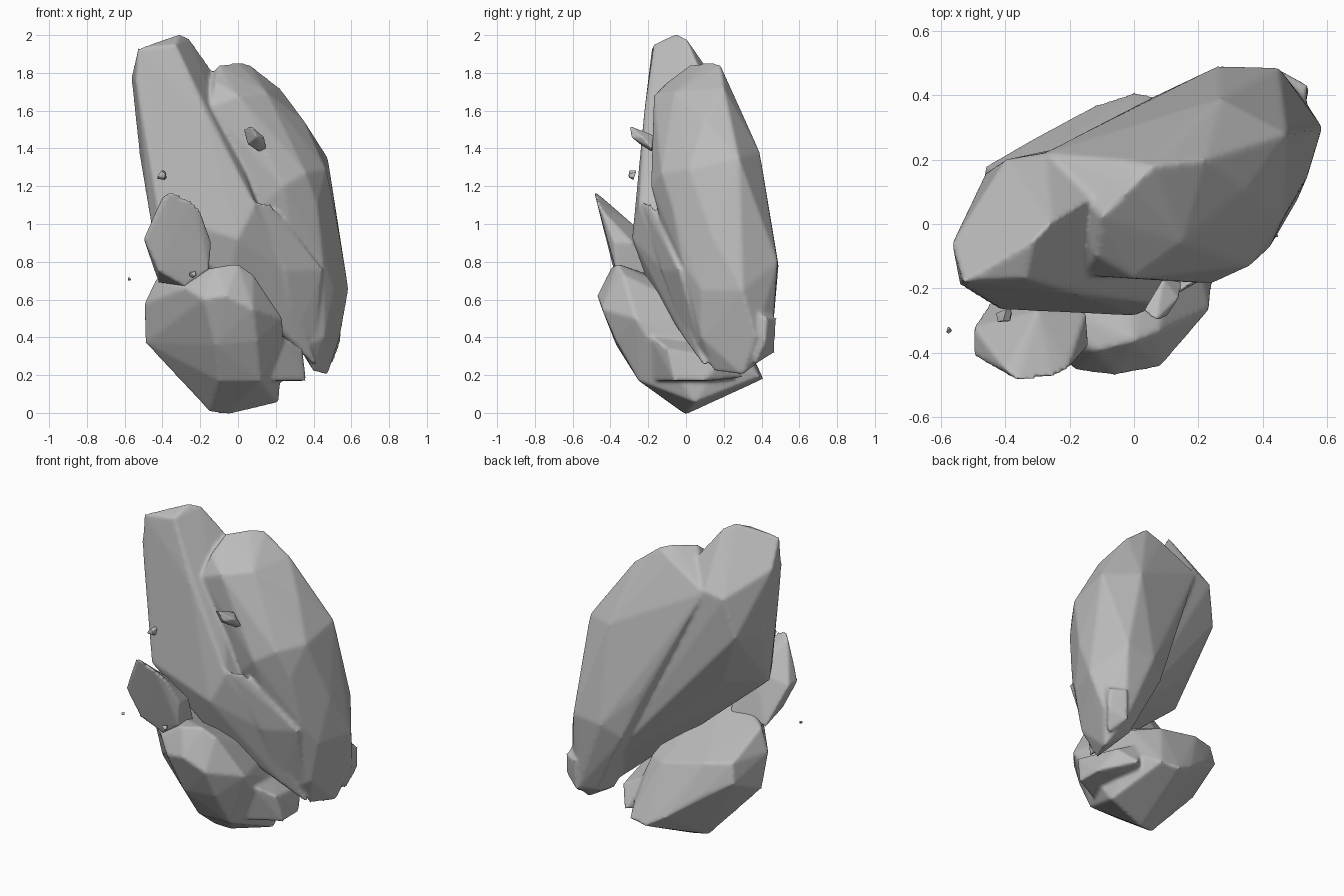
import bpy, bmesh, random
from mathutils import Vector

random.seed(4)
stone = bpy.data.materials.new("grey stone")
stone.diffuse_color = (0.5, 0.5, 0.5, 1)


def hull(points):
    """Closed faceted chunk wrapped around corner points."""
    bm = bmesh.new()
    for p in points:
        bm.verts.new(p)
    bmesh.ops.convex_hull(bm, input=bm.verts[:])
    loose = [v for v in bm.verts if not v.link_faces]
    bmesh.ops.delete(bm, geom=loose, context='VERTS')
    bmesh.ops.recalc_face_normals(bm, faces=bm.faces[:])
    return bm


def rock(name, chunks, voxel=0.01, soften=7):
    """Fuse chunks into one rock with worn, softened edges."""
    total = bmesh.new()
    for pts in chunks:
        bm = hull(pts)
        tmp = bpy.data.meshes.new("tmp")
        bm.to_mesh(tmp)
        bm.free()
        total.from_mesh(tmp)
        bpy.data.meshes.remove(tmp)
    mesh = bpy.data.meshes.new(name)
    total.to_mesh(mesh)
    total.free()
    mesh.materials.append(stone)
    ob = bpy.data.objects.new(name, mesh)
    bpy.context.collection.objects.link(ob)
    if voxel:
        m = ob.modifiers.new("fuse", 'REMESH')
        m.mode = 'VOXEL'
        m.voxel_size = voxel
        m.use_smooth_shade = True
        s = ob.modifiers.new("wear", 'SMOOTH')
        s.factor = 0.5
        s.iterations = soften
    return ob


# Tall boulder: leaning left slab
slab = [(-.53, -.18, 1.93), (-.33, -.17, 1.95), (-.31, -.05, 2.007), (-.26, 0, 1.985),
        (-.13, .08, 1.80), (-.565, -.06, 1.78), (-.54, -.19, 1.75), (-.18, -.22, 1.6),
        (.09, -.25, 1.1), (-.42, -.265, 1.05), (-.46, -.18, 1.0), (0, -.285, .92),
        (-.05, -.2, .68), (.25, -.12, .75), (.3, 0, .38), (.42, .1, .24),
        (-.52, -.04, 1.36), (-.46, .16, 1.40), (-.40, .2, 1.64), (-.28, .22, 1.67),
        (-.32, .08, 1.05), (-.1, .24, 1.0), (.3, .35, .5)]
# Tall boulder: broad right mass with a wide face sloping down to the right
mass = [(-.10, .02, 1.84), (0, .12, 1.855), (.06, .18, 1.845), (-.04, .2, 1.79),
        (-.15, -.16, 1.62), (-.12, -.1, 1.75), (0, -.17, 1.68), (.15, -.06, 1.70),
        (.22, .2, 1.72), (.27, .39, 1.38), (.35, .1, 1.545), (.475, .28, 1.35),
        (.465, .02, 1.29), (.36, -.13, 1.27), (.42, -.075, 1.1),
        (.24, -.185, 1.2), (.54, .15, .92), (.585, .3, .65), (.54, .37, .4),
        (.475, .3, .2), (.4, .15, .22), (.45, -.02, .8), (.51, .08, .65),
        (.46, .08, .40), (.26, .49, .78), (.45, .485, .8), (.44, .45, .32),
        (.35, .38, .3), (.13, -.15, 1.1), (.36, .05, .35), (-.28, .22, 1.66),
        (.05, .39, 1.0), (.15, .42, .7)]
# Tall boulder: slanting rib on the front and broken lump at the lower back
rib = [(.085, -.245, 1.13), (.17, -.19, 1.11), (.45, -.04, .76), (.25, -.13, .75),
       (.41, .06, .40), (.3, 0, .4), (.2, 0, .8), (.44, .1, .7)]
lump = [(.46, .40, .55), (.53, .36, .55), (.54, .43, .5), (.45, .48, .5),
        (.545, .42, .38), (.44, .47, .32), (.5, .36, .25), (.40, .38, .3)]
rock("tall_boulder", [slab, mass, rib, lump])

# Squat base boulder with a side ledge
base = [(-.12, -.395, .77), (0, -.365, .79), (.08, -.335, .735), (-.06, -.47, .62),
        (.08, -.445, .55), (-.18, -.455, .6), (-.28, -.37, .66), (-.495, -.12, .58),
        (-.43, -.14, .715), (-.49, -.06, .37), (.235, -.265, .5), (.24, -.2, .4),
        (.215, .05, .055), (-.05, 0, -.008), (-.15, -.02, .005), (.12, -.25, .17),
        (-.1, -.25, .17), (-.12, -.37, .36), (.1, -.37, .38), (0, .41, .18),
        (-.12, .37, .25), (.12, .39, .19), (-.3, .27, .4), (-.46, .18, .48),
        (-.44, .16, .6), (-.28, .22, .58), (0, .24, .52), (.13, .15, .5),
        (.2, .2, .3), (-.4, 0, .66), (-.2, -.2, .7)]
ledge = [(.22, -.2, .42), (.34, -.1, .34), (.36, -.06, .17), (.355, .1, .17),
         (.3, .2, .29), (.22, .3, .19), (.1, -.2, .17), (.1, .2, .17), (.1, -.15, .45),
         (.1, .2, .4)]
rock("base_boulder", [base, ledge])

# Upright wedge shard on the base boulder
shard = [(-.40, -.45, 1.145), (-.36, -.487, 1.175), (-.25, -.475, 1.125), (-.205, -.45, 1.08),
         (-.142, -.38, .9), (-.155, -.37, .755), (-.42, -.38, .75), (-.498, -.41, .92),
         (-.498, -.32, .92), (-.42, -.2, .69), (-.18, -.18, .70), (-.15, -.28, .9),
         (-.3, -.27, .99), (-.28, -.35, .67)]
rock("wedge_shard", [shard], 0.01, 3)

# Loose chips
rock("large_chip", [[(.03, -.27, 1.5), (.07, -.30, 1.52), (.14, -.23, 1.46), (.15, -.18, 1.4),
                     (.11, -.18, 1.38), (.05, -.24, 1.42), (.10, -.29, 1.46), (.09, -.17, 1.47)]],
     0.006, 2)


def chip(name, centre, size):
    pts = [Vector(centre) + Vector([random.uniform(-1, 1) for _ in range(3)]).normalized() * size
           for _ in range(12)]
    rock(name, [pts], None)


chip("small_chip", (-.405, -.28, 1.26), .03)
chip("resting_chip", (-.24, -.39, .735), .02)
chip("tiny_chip", (-.575, -.33, .71), .011)
